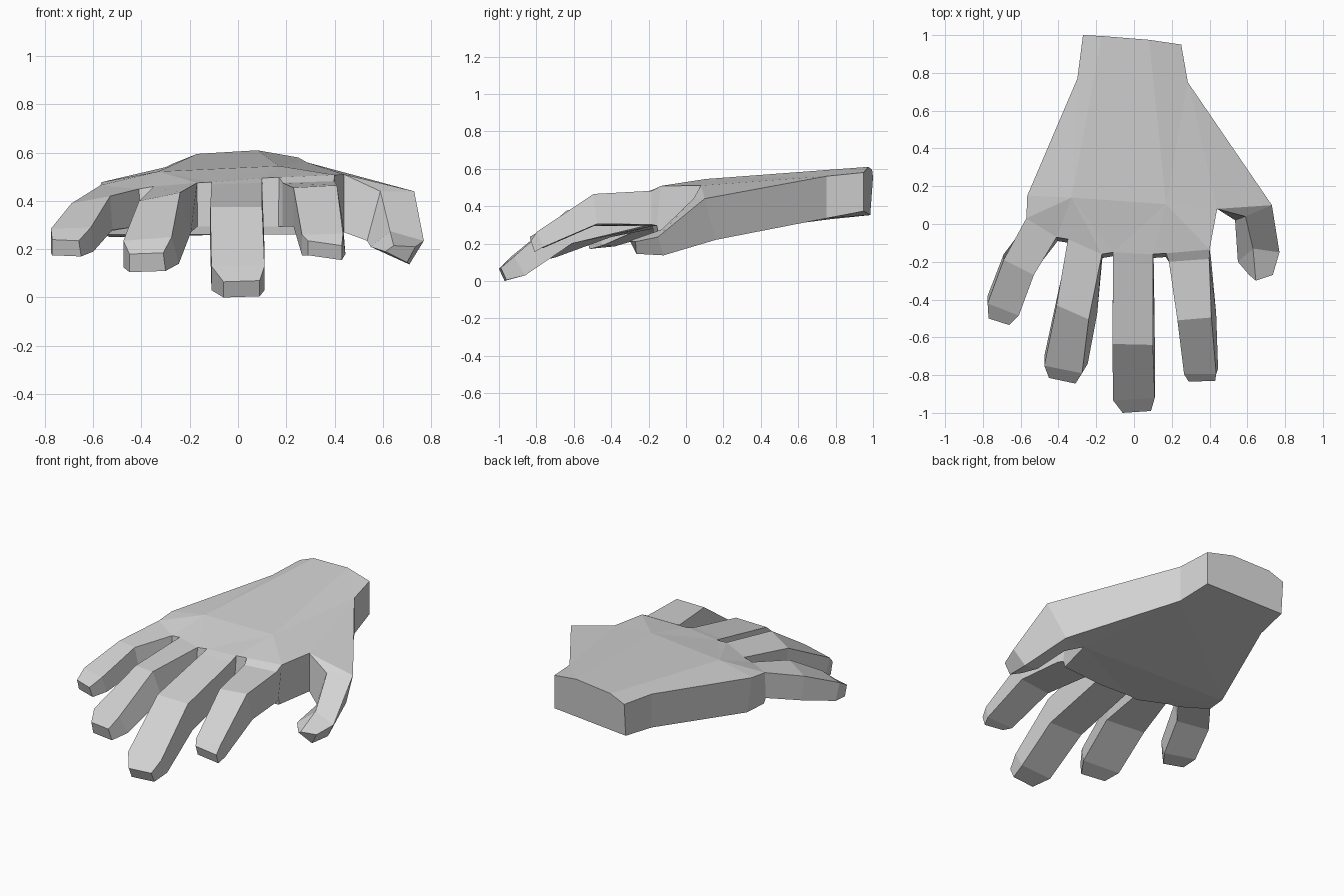
import bpy, bmesh
from mathutils import Vector

if "Cube" in bpy.data.objects:
    bpy.data.objects.remove(bpy.data.objects["Cube"])

bm = bmesh.new()


def v(x, y, z):
    return bm.verts.new((x, y, z))


def face(*vs):
    return bm.faces.new(vs)


def loft(base, sections):
    """Skin four-sided rings onto a base ring and cap the end."""
    ring = base
    for sec in sections:
        nxt = [v(*p) for p in sec]
        for i in range(4):
            j = (i + 1) % 4
            face(ring[i], ring[j], nxt[j], nxt[i])
        ring = nxt
    face(*ring)


def section(left, right, dx, dy, dz):
    """Finger ring: top edge left to right, underside offset by dx, dy, dz."""
    (a, b, c), (d, e, f) = left, right
    return [left, right, (d + dx, e + dy, f - dz), (a, b + dy, c - dz)]


# wrist opening
w = [v(-.27, 1.0, .555), v(-.17, .995, .595), v(.08, .975, .61), v(.25, .95, .58)]
wb = [v(-.27, .985, .352), v(.25, .95, .373)]
face(w[0], w[1], w[2], w[3], wb[1], wb[0])

# sides of the palm and the ridge across the back of the hand
sl, slb = v(-.30, .77, .54), v(-.30, .77, .33)
sr, srb = v(.285, .75, .56), v(.285, .75, .335)
el, elb = v(-.565, .15, .478), v(-.53, .15, .25)
ra, rb = v(-.33, .14, .522), v(.17, .105, .545)
crook, crookb = v(.44, .08, .51), v(.44, .08, .27)
t_out, t_in = v(.73, .10, .44), v(.59, .04, .44)
tb_out, tb_in = v(.64, .16, .22), v(.535, .02, .235)

# knuckle row, two points per finger: top, finger underside, palm edge
kn = [(-.57, .03, .465), (-.41, -.07, .45), (-.35, -.08, .46), (-.17, -.16, .475),
      (-.11, -.15, .478), (.10, -.16, .495), (.17, -.155, .498), (.40, -.135, .508)]
k = [v(*p) for p in kn]
kf = [v(x * .985, y - .02, .295) for x, y, z in kn]
kb = [v(x * .97, y - .015, .26) for x, y, z in kn]

# back of the hand
face(w[0], sl, w[1])
face(w[1], sl, ra)
face(sl, el, ra)
face(w[1], ra, rb, w[2])
face(w[2], rb, sr)
face(w[2], sr, w[3])
face(sr, rb, crook)
face(sr, crook, t_out)
face(rb, k[7], crook)
face(el, k[0], ra)
for i in range(4):
    face(ra, k[i], k[i + 1])
face(ra, k[4], rb)
for i in range(4, 7):
    face(rb, k[i], k[i + 1])

# edge walls
for a, b, c, d in ((w[0], sl, slb, wb[0]), (sl, el, elb, slb),
                   (w[3], sr, srb, wb[1]), (sr, t_out, tb_out, srb),
                   (crook, t_in, tb_in, crookb)):
    face(a, b, c, d)
face(el, k[0], kf[0], kb[0], elb)
face(crook, k[7], kf[7], kb[7], crookb)
face(crook, t_out, t_in)

# webs between the fingers, and the palm edge below each finger
for i in (1, 3, 5):
    face(k[i], k[i + 1], kf[i + 1], kf[i])
for i in range(7):
    face(kf[i], kf[i + 1], kb[i + 1], kb[i])

# palm underside
face(wb[0], wb[1], srb, slb)
face(slb, srb, elb)
face(srb, crookb, elb)
face(srb, tb_out, crookb)
face(tb_out, tb_in, crookb)
for i in range(4):
    face(elb, kb[i], kb[i + 1])
face(elb, kb[4], crookb)
for i in range(4, 7):
    face(crookb, kb[i], kb[i + 1])

# fingers: knuckle, middle joint, fingertip, bevelled end
little = [section((-.69, -.19, .39), (-.53, -.27, .42), .01, .03, .14),
          section((-.775, -.42, .285), (-.61, -.485, .29), .01, .04, .10),
          section((-.77, -.50, .24), (-.66, -.535, .235), .01, .02, .065)]
ring = [section((-.41, -.43, .40), (-.24, -.505, .435), .045, .03, .165),
        section((-.475, -.75, .235), (-.275, -.79, .25), .03, .05, .11),
        section((-.45, -.815, .18), (-.31, -.845, .185), .01, .02, .075)]
middle = [section((-.11, -.20, .468), (.10, -.215, .475), .005, 0, .18),
          section((-.115, -.635, .375), (.10, -.64, .375), .01, .03, .175),
          section((-.11, -.935, .13), (.11, -.92, .13), 0, .06, .10),
          section((-.06, -1.0, .065), (.09, -.99, .07), 0, .03, .065)]
index = [section((.185, -.20, .475), (.398, -.185, .482), .01, 0, .18),
         section((.23, -.51, .455), (.41, -.495, .465), .025, .02, .16),
         section((.265, -.795, .26), (.435, -.795, .265), .01, .03, .085),
         section((.29, -.835, .235), (.43, -.83, .215), 0, .02, .06)]
for n, secs in enumerate((little, ring, middle, index)):
    i = 2 * n
    loft([k[i], k[i + 1], kf[i + 1], kf[i]], secs)

# thumb
loft([t_in, t_out, tb_out, tb_in],
     [[(.63, -.13, .275), (.77, -.15, .235), (.71, -.12, .137), (.55, -.20, .21)],
      [(.645, -.30, .215), (.735, -.27, .21), (.70, -.265, .145), (.61, -.27, .19)]])

bmesh.ops.recalc_face_normals(bm, faces=bm.faces[:])
mesh = bpy.data.meshes.new("hand")
bm.to_mesh(mesh)
bm.free()
hand = bpy.data.objects.new("hand", mesh)
bpy.context.collection.objects.link(hand)

mat = bpy.data.materials.new("light grey")
mat.diffuse_color = (.65, .65, .65, 1)
mat.use_nodes = True
mat.node_tree.nodes["Principled BSDF"].inputs["Base Color"].default_value = mat.diffuse_color
mesh.materials.append(mat)
